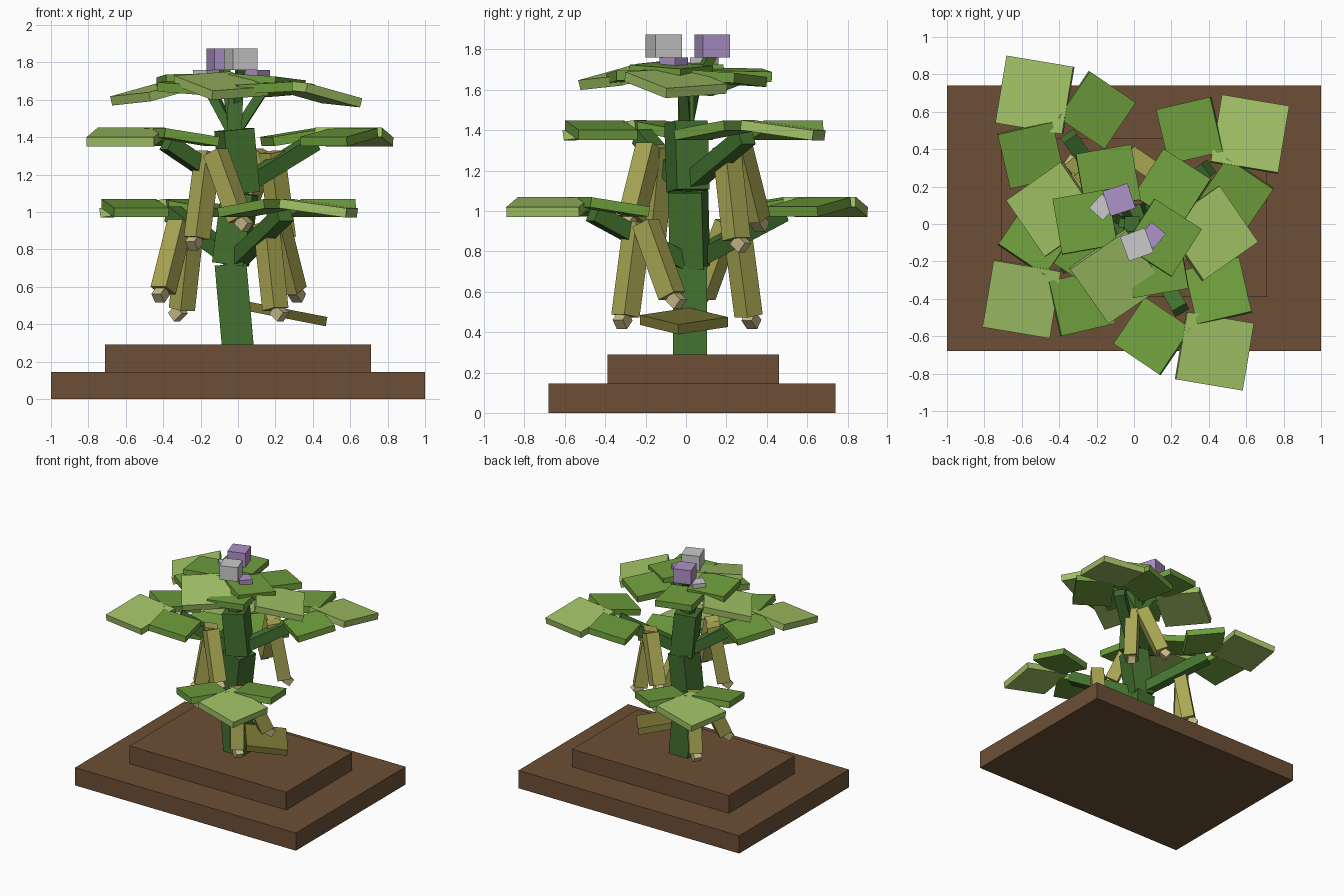
import bpy
import bmesh
from math import radians
from mathutils import Matrix, Vector

default_cube = bpy.data.objects.get("Cube")
if default_cube:
    bpy.data.objects.remove(default_cube, do_unlink=True)


def linear(channel):
    c = channel / 255
    return c / 12.92 if c <= 0.04045 else ((c + 0.055) / 1.055) ** 2.4


def material(name, *srgb):
    mat = bpy.data.materials.new(name)
    colour = [linear(c) for c in srgb] + [1]
    mat.use_nodes = True
    mat.diffuse_color = colour
    mat.node_tree.nodes["Principled BSDF"].inputs["Base Color"].default_value = colour
    return mat


soil = material("brown soil", 108, 79, 54)
stalk = material("stalk green", 66, 112, 46)
leaf_green = material("leaf green", 112, 160, 62)
leaf_pale = material("pale leaf green", 162, 194, 102)
leaf_old = material("faded olive leaf", 126, 122, 56)
pod_green = material("pod olive", 170, 168, 84)
pod_tan = material("pod tip tan", 198, 186, 136)
lilac = material("lilac petal", 174, 146, 200)
white = material("grey white petal", 202, 202, 202)


def box(name, mat, matrix, size):
    """Box of the given size, centred on the matrix."""
    mesh = bpy.data.meshes.new(name)
    bm = bmesh.new()
    bmesh.ops.create_cube(bm, size=1, matrix=matrix @ Matrix.Diagonal((*size, 1)))
    bm.to_mesh(mesh)
    bm.free()
    mesh.materials.append(mat)
    obj = bpy.data.objects.new(name, mesh)
    bpy.context.collection.objects.link(obj)
    return obj


def turn(degrees, axis="Z"):
    return Matrix.Rotation(radians(degrees), 4, axis)


def place(*point):
    return Matrix.Translation(Vector(point))


def bar(name, mat, start, end, width):
    """Square bar between two points."""
    start, end = Vector(start), Vector(end)
    along = end - start
    aim = along.to_track_quat("Z", "Y").to_matrix().to_4x4()
    return box(name, mat, place(*(start + end) / 2) @ aim, (width, width, along.length))


def leaflet(name, mat, frame, spot, heading, tilt, size):
    """Square plate that droops towards its heading."""
    box(name, mat, frame @ place(*spot) @ turn(heading) @ turn(tilt, "Y"), (size, size, 0.05))


JOINT = Vector((-0.18, 0.22, -0.03))


def three_leaf(name, frame):
    """Pale end leaflet with two green side leaflets."""
    leaflet(name + "_end_leaflet", leaf_pale, frame, (0, 0, 0), -9.5, 8, 0.365)
    leaflet(name + "_side_leaflet_a", leaf_green, frame, (-0.33, 0.08, 0), 146, 9, 0.3)
    leaflet(name + "_side_leaflet_b", leaf_green, frame, (0.02, 0.32, 0), 103, 9, 0.3)


def pod(name, frame, top, bottom, tip):
    top, bottom, tip = (frame @ Vector(p) for p in (top, bottom, tip))
    bar(name, pod_green, top, bottom, 0.1)
    bar(name + "_tip", pod_tan, bottom, tip + (tip - bottom) * 0.4, 0.06)


# Stepped soil base
box("soil_lower", soil, place(0, 0.03, 0.0725), (2, 1.42, 0.145))
box("soil_upper", soil, place(0, 0.035, 0.2175), (1.42, 0.85, 0.145))

# Crooked main stem
joints = [(0, 0.02, 0.27), (-0.04, 0.02, 0.72), (0.01, 0.01, 1.1), (-0.02, 0, 1.44)]
for number, (low, high) in enumerate(zip(joints, joints[1:])):
    bar(f"stem_{number}", stalk, low, high, 0.17)
bar("stem_top", stalk, (-0.02, 0, 1.42), (-0.01, 0, 1.7), 0.08)

# Four branches, each a quarter turn apart, with leaf and two pods
branches = {
    "front_branch": (-0.05, 0, 0, 0),
    "back_branch": (-0.05, 0.01, 0, 180),
    "left_branch": (-0.06, 0, 0.38, 90),
    "right_branch": (0.08, 0.08, 0.38, -90),
}
for name, (x, y, lift, angle) in branches.items():
    frame = place(x, y, lift) @ turn(angle)
    end = place(0.48, -0.68, 1.02)
    three_leaf(name, frame @ end)
    bar(name + "_stalk", stalk, (-0.01, 0, lift + 0.74), frame @ end @ JOINT, 0.085)
    pod(name + "_pod_a", frame, (0.2, -0.24, 0.94), (0.25, -0.3, 0.48), (0.28, -0.32, 0.45))
    pod(name + "_pod_b", frame, (0.26, -0.2, 0.94), (0.35, -0.07, 0.58), (0.37, -0.04, 0.55))

# Crown of three leaves
crown = {
    "crown_right": (-0.43, 0.08, 1.645, 224),
    "crown_left": (0.41, -0.05, 1.635, 44),
    "crown_front": (-0.09, -0.28, 1.675, 314),
}
for name, (x, y, z, angle) in crown.items():
    # Pitch the whole leaf outwards, along its own diagonal
    frame = place(x, y, z) @ turn(angle - 45) @ turn(6, "Y") @ turn(45)
    three_leaf(name, frame)
    bar(name + "_stalk", stalk, (-0.02, 0, 1.41), frame @ JOINT, 0.05)

# Faded fallen leaf low on the stem
fallen = place(0.26, -0.01, 0.455) @ turn(11, "Y") @ turn(38)
box("faded_leaf", leaf_old, fallen, (0.31, 0.31, 0.05))

# Two flowers, each a large and a small petal on a thin stalk
flowers = {
    "front_flower": ((0.015, -0.11), (0.1, -0.06), 20, white, lilac),
    "back_flower": ((-0.08, 0.13), (-0.17, 0.09), 18, lilac, white),
}
for name, (big, small, angle, big_mat, small_mat) in flowers.items():
    box(name + "_petal", big_mat, place(*big, 1.8175) @ turn(angle), (0.14, 0.14, 0.115))
    box(name + "_small_petal", small_mat, place(*small, 1.72) @ turn(angle + 30), (0.1, 0.1, 0.08))
    bar(name + "_stalk", stalk, (-0.01, 0, 1.55), (*big, 1.78), 0.045)
